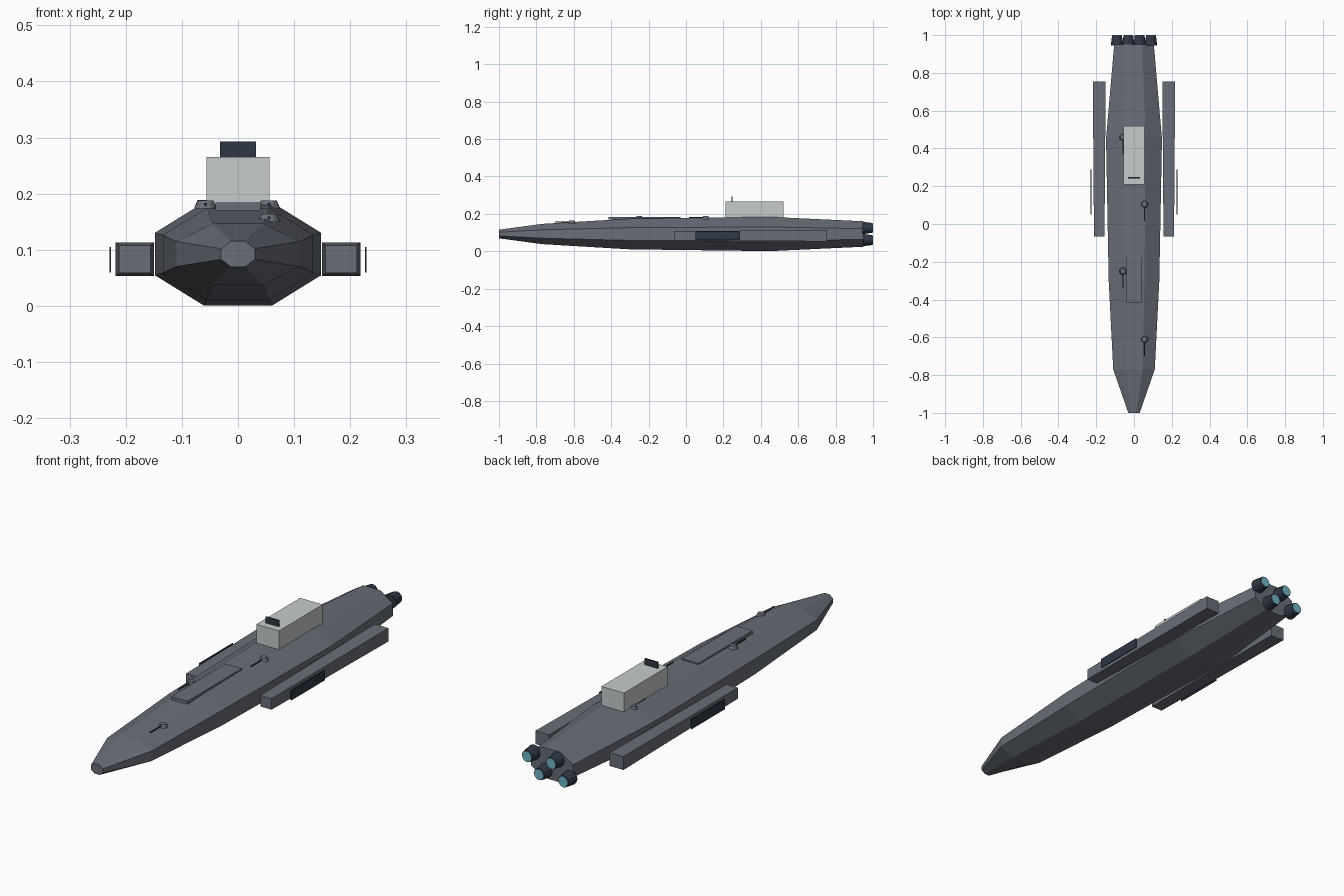
import bpy, bmesh, math
from mathutils import Matrix, Vector

cube = bpy.data.objects.get("Cube")
if cube:
    bpy.data.objects.remove(cube, do_unlink=True)


def material(name, color):
    m = bpy.data.materials.new(name)
    m.use_nodes = True
    m.diffuse_color = (*color, 1)
    m.node_tree.nodes["Principled BSDF"].inputs["Base Color"].default_value = (*color, 1)
    return m


HULL = material("hull grey", (0.14, 0.155, 0.185))
WHITE = material("bridge pale grey", (0.57, 0.6, 0.6))
NAVY = material("dark navy", (0.028, 0.038, 0.058))
GLOW = material("engine cyan", (0.16, 0.46, 0.57))


def finish(name, bm, mat):
    bmesh.ops.recalc_face_normals(bm, faces=bm.faces)
    me = bpy.data.meshes.new(name)
    bm.to_mesh(me)
    bm.free()
    me.materials.append(mat)
    ob = bpy.data.objects.new(name, me)
    bpy.context.collection.objects.link(ob)
    return ob


def box(name, x, y, z, mat, front=1.0):
    """Box from (min, max) ranges; front scales the -y end."""
    lo, hi = Vector((x[0], y[0], z[0])), Vector((x[1], y[1], z[1]))
    mid, size = (lo + hi) / 2, hi - lo
    bm = bmesh.new()
    bmesh.ops.create_cube(bm, size=1)
    for v in bm.verts:
        k = front if v.co.y < 0 else 1
        v.co = mid + Vector((v.co.x * size.x * k, v.co.y * size.y, v.co.z * size.z * k))
    return finish(name, bm, mat)


def cone(name, base, tip, r1, r2, mat, sides=12):
    """Frustum running from base to tip."""
    base, tip = Vector(base), Vector(tip)
    axis = tip - base
    rot = axis.to_track_quat("Z", "Y").to_matrix().to_4x4()
    bm = bmesh.new()
    bmesh.ops.create_cone(bm, cap_ends=True, segments=sides, radius1=r1, radius2=r2,
                          depth=axis.length,
                          matrix=Matrix.Translation((base + tip) / 2) @ rot)
    return finish(name, bm, mat)


# Hull: octagonal sections (y, half width, half height)
MID = 0.0925
stations = [(-1, 0.03, 0.023), (-0.77, 0.11, 0.054), (-0.3, 0.134, 0.082),
            (0.45, 0.148, 0.0915), (0.95, 0.105, 0.068)]
bm = bmesh.new()
rings = []
c8 = math.cos(math.pi / 8)
for y, w, h in stations:
    angles = [math.pi / 8 + i * math.pi / 4 for i in range(8)]
    rings.append([bm.verts.new((w * math.cos(a) / c8, y, MID + h * math.sin(a) / c8))
                  for a in angles])
for a, b in zip(rings, rings[1:]):
    for i in range(8):
        j = (i + 1) % 8
        bm.faces.new((a[i], a[j], b[j], b[i]))
bm.faces.new(rings[0])
bm.faces.new(rings[-1])
finish("hull", bm, HULL)

# Raised deck hatch
box("deck_plate", (-0.04, 0.04), (-0.415, -0.03), (0.17, 0.184), HULL)

# Bridge and antenna panel
box("bridge", (-0.056, 0.056), (0.21, 0.52), (0.17, 0.265), WHITE)
box("antenna_panel", (-0.032, 0.032), (0.242, 0.248), (0.262, 0.293), NAVY)

# Side pods with outer panels
for side, s in (("left", 1), ("right", -1)):
    box(side + "_pod", sorted((s * 0.15, s * 0.218)), (-0.065, 0.755),
        (0.053, 0.113), HULL, front=0.82)
    box(side + "_pod_panel", sorted((s * 0.226, s * 0.229)), (0.05, 0.288),
        (0.06, 0.105), NAVY)

# Deck guns (x, y, deck height)
guns = [(0.055, -0.61, 0.157), (-0.058, -0.25, 0.181), (0.055, 0.105, 0.181),
        (-0.058, 0.46, 0.182)]
for n, (x, y, z) in enumerate(guns, 1):
    cone(f"gun_base_{n}", (x, y, z - 0.007), (x, y, z + 0.007), 0.02, 0.014, HULL)
    cone(f"gun_barrel_{n}", (x, y, z), (x, y - 0.09, z), 0.003, 0.003, NAVY, 8)

# Engines, alternating high and low
for i in range(4):
    x = 0.09 - 0.06 * i
    z = 0.06 if i % 2 else 0.125
    cone(f"nozzle_{i + 1}", (x, 0.945, z), (x, 0.998, z), 0.033, 0.026, NAVY)
    cone(f"engine_glow_{i + 1}", (x, 0.99, z), (x, 1.0, z), 0.023, 0.023, GLOW)
